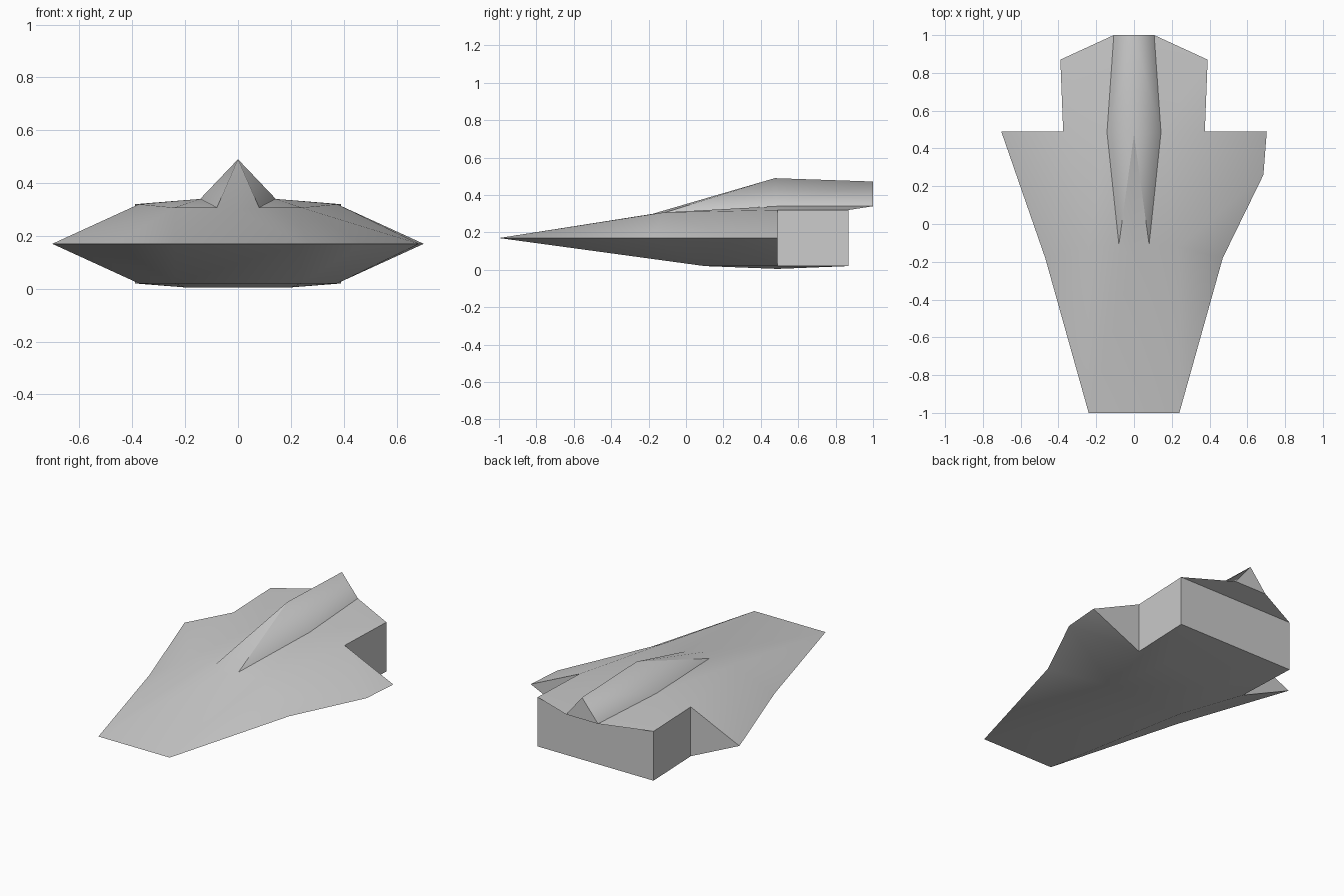
import bpy, bmesh, math
from mathutils import Vector

cube = bpy.data.objects.get("Cube")
if cube:
    bpy.data.objects.remove(cube, do_unlink=True)

# One plain grey for the whole craft
GREY = (0.6, 0.6, 0.6, 1)
paint = bpy.data.materials.new("plain grey")
paint.use_nodes = True
paint.diffuse_color = GREY
paint.node_tree.nodes["Principled BSDF"].inputs["Base Color"].default_value = GREY

# Corner points of the left half; the right half is mirrored
RIM = 0.17
POINTS = {
    "nose": (0.24, -1.0, RIM),
    "wing_mid": (0.47, -0.18, RIM),
    "wing_kink": (0.685, 0.26, RIM),
    "wing_tip": (0.703, 0.49, RIM),
    "deck_front": (0.24, -0.12, 0.307),
    "deck_root": (0.375, 0.49, 0.32),
    "deck_rear": (0.39, 0.87, 0.32),
    "fairing_front": (0.08, -0.11, 0.307),
    "fairing_mid": (0.143, 0.485, 0.34),
    "fairing_rear": (0.107, 1.0, 0.34),
    "belly_front": (0.24, 0.1, 0.02),
    "belly_mid": (0.2, 0.49, 0.005),
    "belly_root": (0.375, 0.49, 0.02),
    "belly_rear": (0.39, 0.87, 0.02),
    # Points on the centre line
    "point": (0, -0.18, 0.299),
    "ridge_front": (0, 0.475, 0.49),
    "ridge_rear": (0, 1.0, 0.472),
}

bm = bmesh.new()
verts = {}


def vert(name, side):
    x, y, z = POINTS[name]
    key = (name, side if x else 0)
    if key not in verts:
        verts[key] = bm.verts.new((x * side, y, z))
    return verts[key]


def face(names, side):
    bm.faces.new([vert(n, side) for n in names.split()])


def bridge(names):
    """Face across the centre line: listed points, then their mirror images."""
    names = names.split()
    loop = [vert(n, 1) for n in names]
    loop += [vert(n, -1) for n in reversed(names) if POINTS[n][0]]
    bm.faces.new(loop)


for side in (1, -1):
    # Wing: upper and lower skins; only the left rim has a kink
    for front, root in (("deck_front", "deck_root"), ("belly_front", "belly_root")):
        face(f"nose wing_mid {front}", side)
        if side > 0:
            face(f"{front} wing_mid wing_kink", side)
            face(f"{front} wing_kink {root}", side)
            face(f"{root} wing_kink wing_tip", side)
        else:
            face(f"{front} wing_mid wing_tip", side)
            face(f"{front} wing_tip {root}", side)
    face("deck_root wing_tip belly_root", side)
    # Engine block side
    face("deck_root belly_root belly_rear deck_rear", side)
    # Upper deck beside the fairing
    face("deck_front deck_root fairing_mid", side)
    face("deck_front fairing_mid fairing_front", side)
    face("deck_root deck_rear fairing_mid", side)
    face("deck_rear fairing_rear fairing_mid", side)
    # Front slope up to the fairing
    face("nose deck_front fairing_front", side)
    face("nose fairing_front point", side)
    # Dorsal fairing
    face("point fairing_front ridge_front", side)
    face("fairing_front fairing_mid ridge_front", side)
    face("fairing_mid fairing_rear ridge_rear ridge_front", side)
    # Belly flank
    face("belly_front belly_root belly_mid", side)
    face("belly_root belly_rear belly_mid", side)

# Faces spanning both halves: slope, belly, back wall, overhang, fairing end
bridge("point nose")
bridge("nose belly_front")
bridge("belly_front belly_mid")
bridge("belly_mid belly_rear")
bridge("deck_rear belly_rear")
bridge("deck_rear fairing_rear")
bridge("ridge_rear fairing_rear")

bmesh.ops.recalc_face_normals(bm, faces=bm.faces)

# Smooth skin with hard creases, but a soft rounded ridge on the fairing
for f in bm.faces:
    f.smooth = True
for e in bm.edges:
    on_ridge = all(abs(v.co.x) < 0.001 for v in e.verts)
    e.smooth = on_ridge or e.calc_face_angle(math.pi) < math.radians(32)

mesh = bpy.data.meshes.new("winged_hull")
bm.to_mesh(mesh)
bm.free()
mesh.materials.append(paint)
hull = bpy.data.objects.new("winged_hull", mesh)
bpy.context.scene.collection.objects.link(hull)
